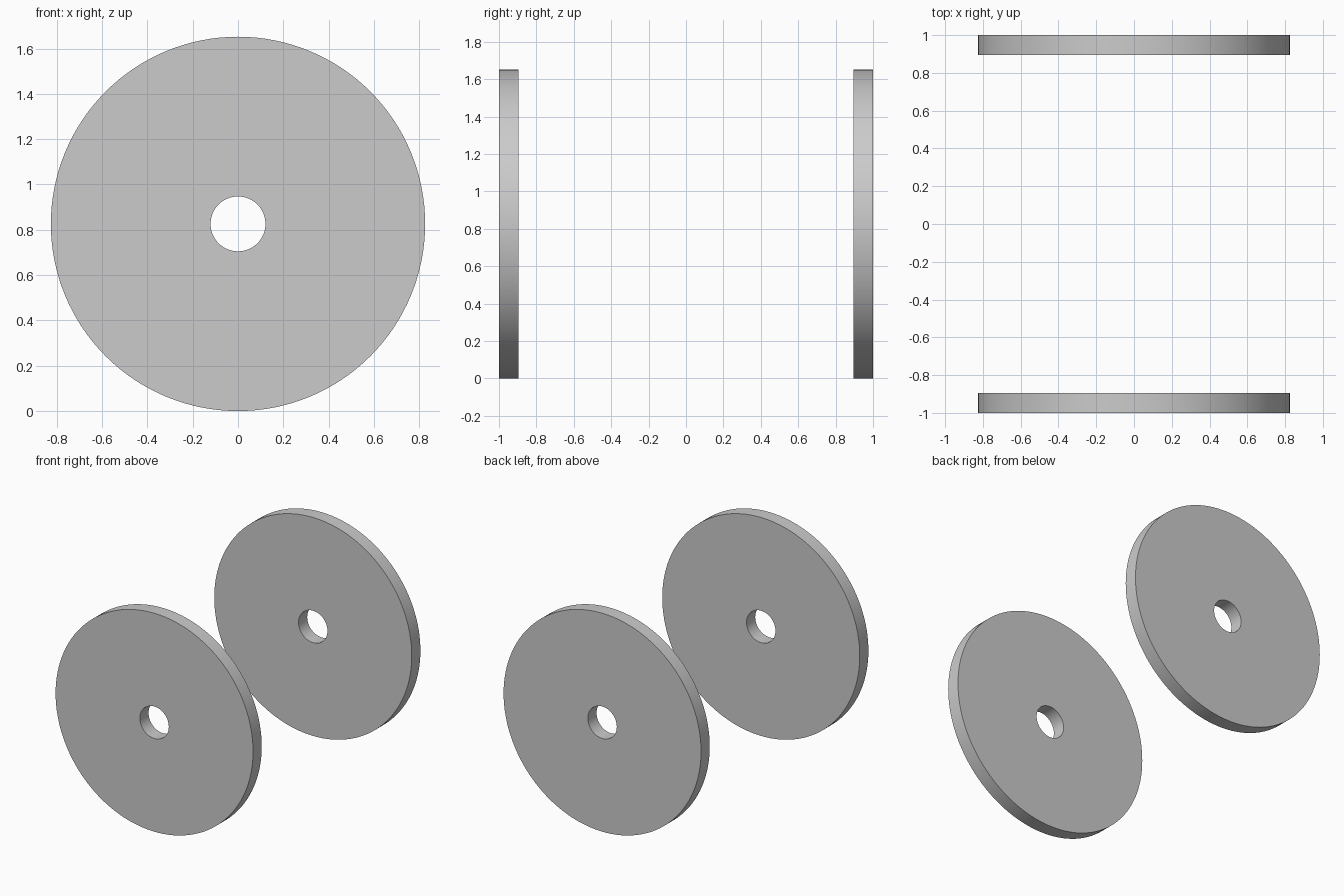
import bpy, bmesh, math

if "Cube" in bpy.data.objects:
    bpy.data.objects.remove(bpy.data.objects["Cube"])

R_OUT, R_HOLE, THICK, SIDES = 0.826, 0.121, 0.104, 128


def make_disc(name, y_start):
    # Rectangular section revolved around the y axis gives a bored disc
    bm = bmesh.new()
    y_end = y_start + THICK
    section = [(R_HOLE, y_start), (R_OUT, y_start), (R_OUT, y_end), (R_HOLE, y_end)]
    rings = []
    for r, y in section:
        rings.append([bm.verts.new((r * math.cos(a), y, r * math.sin(a)))
                      for a in (2 * math.pi * i / SIDES for i in range(SIDES))])
    for k in range(4):
        a, b = rings[k], rings[(k + 1) % 4]
        for i in range(SIDES):
            j = (i + 1) % SIDES
            bm.faces.new((a[i], b[i], b[j], a[j]))
    bmesh.ops.recalc_face_normals(bm, faces=bm.faces)
    mesh = bpy.data.meshes.new(name)
    bm.to_mesh(mesh)
    bm.free()
    obj = bpy.data.objects.new(name, mesh)
    bpy.context.collection.objects.link(obj)
    obj.location.z = R_OUT
    bpy.ops.object.select_all(action='DESELECT')
    obj.select_set(True)
    bpy.context.view_layer.objects.active = obj
    bpy.ops.object.shade_smooth_by_angle(angle=math.radians(30))


# Matching discs at the front and back
make_disc("front_disc", -1.0)
make_disc("back_disc", 1.0 - THICK)
